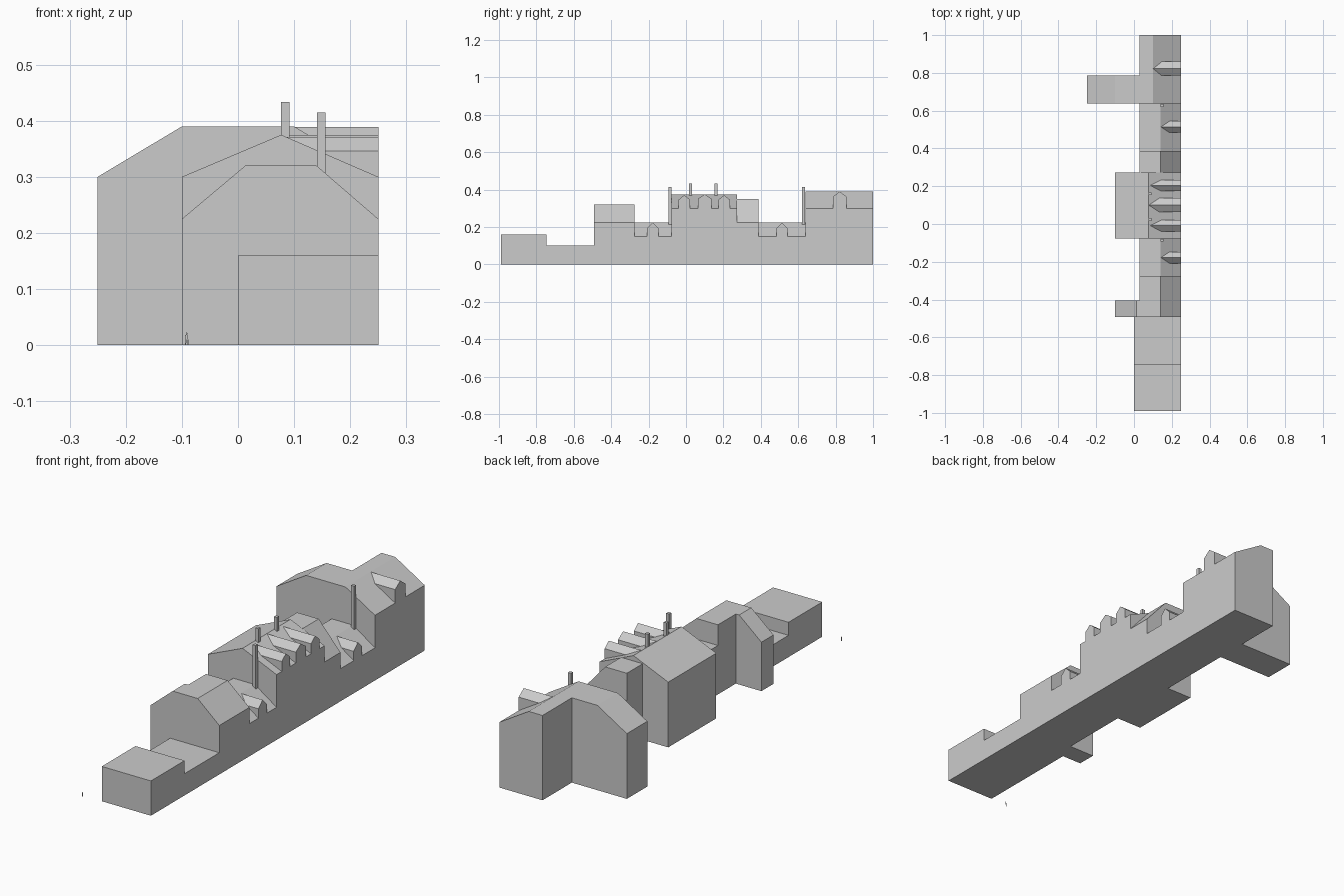
import bpy, bmesh

if "Cube" in bpy.data.objects:
    bpy.data.objects.remove(bpy.data.objects["Cube"])


def prism(name, profile, start, end, axis="y"):
    """Extrude a 2D profile along y (profile in x,z) or along x (profile in y,z)."""
    bm = bmesh.new()

    def place(p, t):
        return (p[0], t, p[1]) if axis == "y" else (t, p[0], p[1])

    a = [bm.verts.new(place(p, start)) for p in profile]
    b = [bm.verts.new(place(p, end)) for p in profile]
    n = len(profile)
    bm.faces.new(a)
    bm.faces.new(b[::-1])
    for i in range(n):
        j = (i + 1) % n
        bm.faces.new((a[i], b[i], b[j], a[j]))
    bmesh.ops.recalc_face_normals(bm, faces=bm.faces)
    mesh = bpy.data.meshes.new(name)
    bm.to_mesh(mesh)
    bm.free()
    obj = bpy.data.objects.new(name, mesh)
    bpy.context.collection.objects.link(obj)
    return obj


def block(name, roof, y0, y1):
    """Building volume: roof line from left to right, walls straight down to the ground."""
    prism(name, [(roof[0][0], 0)] + roof + [(roof[-1][0], 0)], y0, y1)


R, L = 0.25, 0.03   # street wall and main rear wall

# Flat-roofed front annexes
block("front_annex", [(0, 0.16), (R, 0.16)], -0.99, -0.745)
block("low_annex", [(0, 0.10), (R, 0.10)], -0.745, -0.493)

# House with narrow rear wing
block("south_house_wing", [(-0.10, 0.225), (0.013, 0.32), (0.14, 0.32), (R, 0.225)], -0.493, -0.405)
block("south_house", [(L, 0.32), (0.14, 0.32), (R, 0.225)], -0.405, -0.275)

# Low linking ranges either side of the central hall
low_roof = [(L, 0.225), (0.14, 0.225), (R, 0.15)]
block("south_link", low_roof, -0.275, -0.077)
block("north_link", low_roof, 0.387, 0.638)

# Central gabled hall and adjoining taller house
block("central_hall", [(-0.10, 0.30), (0.077, 0.375), (R, 0.30)], -0.077, 0.272)
block("middle_house", [(L, 0.35), (0.14, 0.35), (R, 0.225)], 0.272, 0.387)

# Large end house with long rear wing
block("north_house_wing", [(-R, 0.30), (-0.10, 0.39), (0.10, 0.39), (R, 0.30)], 0.638, 0.787)
block("north_house", [(L, 0.39), (0.10, 0.39), (R, 0.30)], 0.787, 1.0)

# Dormers: centre y, half width, sill, eave, ridge, inner end
dormers = [
    (-0.178, 0.030, 0.15, 0.193, 0.223, 0.142),
    (0.514, 0.030, 0.15, 0.193, 0.223, 0.142),
    (-0.009, 0.030, 0.30, 0.346, 0.371, 0.085),
    (0.100, 0.037, 0.30, 0.350, 0.3745, 0.078),
    (0.204, 0.030, 0.30, 0.346, 0.371, 0.085),
    (0.822, 0.037, 0.30, 0.362, 0.389, 0.101),
]
for y, w, sill, eave, ridge, x in dormers:
    prism("dormer", [(y - w, sill), (y - w, eave), (y, ridge), (y + w, eave), (y + w, sill)], x, R, "x")

# Chimneys: x, y, base, top
for x, y, base, top in [(0.148, -0.086, 0.20, 0.415), (0.148, 0.628, 0.20, 0.415),
                        (0.084, 0.024, 0.35, 0.433), (0.084, 0.160, 0.35, 0.433)]:
    h = 0.0075
    prism("chimney", [(x - h, base), (x - h, top), (x + h, top), (x + h, base)], y - h, y + h)

# Tiny flat standing figure for scale
half = [(0.003, 0), (0.0015, 0), (0.0003, 0.010)]
outer = [(0.0028, 0.012), (0.0025, 0.018), (0.0008, 0.019), (0.0012, 0.021), (0.0006, 0.023)]
right = half[1::-1][1:] + outer
outline = [half[2]] + [half[1]] + right + [(-x, z) for x, z in reversed([half[1]] + right)]
outline = [(-0.0915 + x, z) for x, z in dict.fromkeys(outline)]
prism("scale_figure", outline, -1.0, -0.9995)
